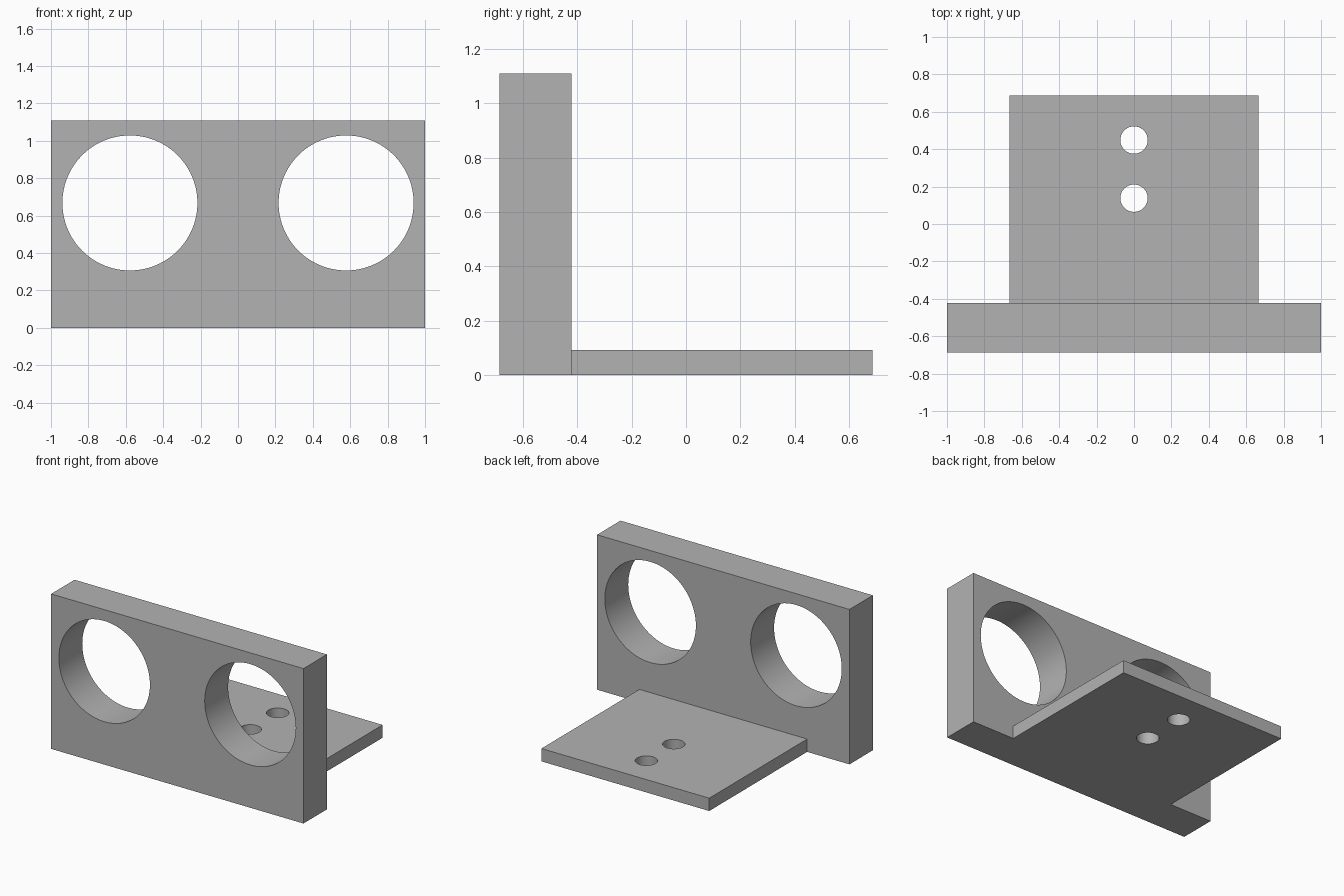
import bpy
import math

if "Cube" in bpy.data.objects:
    bpy.data.objects.remove(bpy.data.objects["Cube"])

grey = bpy.data.materials.new("plain grey")
grey.diffuse_color = (0.45, 0.45, 0.45, 1)
grey.use_nodes = True
grey.node_tree.nodes["Principled BSDF"].inputs["Base Color"].default_value = grey.diffuse_color


def box(name, x, y, z):
    """Box from (min, max) pairs on each axis."""
    mid = [(a + b) / 2 for a, b in (x, y, z)]
    bpy.ops.mesh.primitive_cube_add(size=1, location=mid)
    ob = bpy.context.object
    ob.name = name
    ob.scale = [b - a for a, b in (x, y, z)]
    bpy.ops.object.transform_apply(location=True, rotation=True, scale=True)
    ob.data.materials.append(grey)
    return ob


def combine(target, tool, operation):
    """Apply a boolean and remove the tool object."""
    mod = target.modifiers.new(operation.lower(), 'BOOLEAN')
    mod.operation = operation
    mod.solver = 'EXACT'
    mod.object = tool
    bpy.context.view_layer.objects.active = target
    bpy.ops.object.modifier_apply(modifier=mod.name)
    bpy.data.objects.remove(tool)


def drill(target, location, radius, depth, rotation=(0, 0, 0)):
    """Cut a round through-hole."""
    bpy.ops.mesh.primitive_cylinder_add(vertices=96, radius=radius, depth=depth,
                                        location=location, rotation=rotation)
    cutter = bpy.context.object
    cutter.hide_render = True
    cutter.data.materials.append(grey)
    combine(target, cutter, 'DIFFERENCE')


# Upright wall and the thinner foot plate behind it, joined into one bracket
bracket = box("bracket", (-1, 1), (-0.687, -0.422), (0, 1.11))
foot = box("foot_plate", (-0.665, 0.665), (-0.422, 0.687), (0, 0.092))
combine(bracket, foot, 'UNION')

# Two large round openings in the wall
for side in (-1, 1):
    drill(bracket, (side * 0.578, -0.555, 0.668), 0.361, 0.6, (math.pi / 2, 0, 0))

# Two screw holes in the foot plate
for y in (0.138, 0.449):
    drill(bracket, (0, y, 0.046), 0.073, 0.4)

# Smooth bores, crisp edges
bpy.ops.object.select_all(action='DESELECT')
bracket.select_set(True)
bpy.context.view_layer.objects.active = bracket
bpy.ops.object.shade_smooth_by_angle(angle=math.radians(30))
